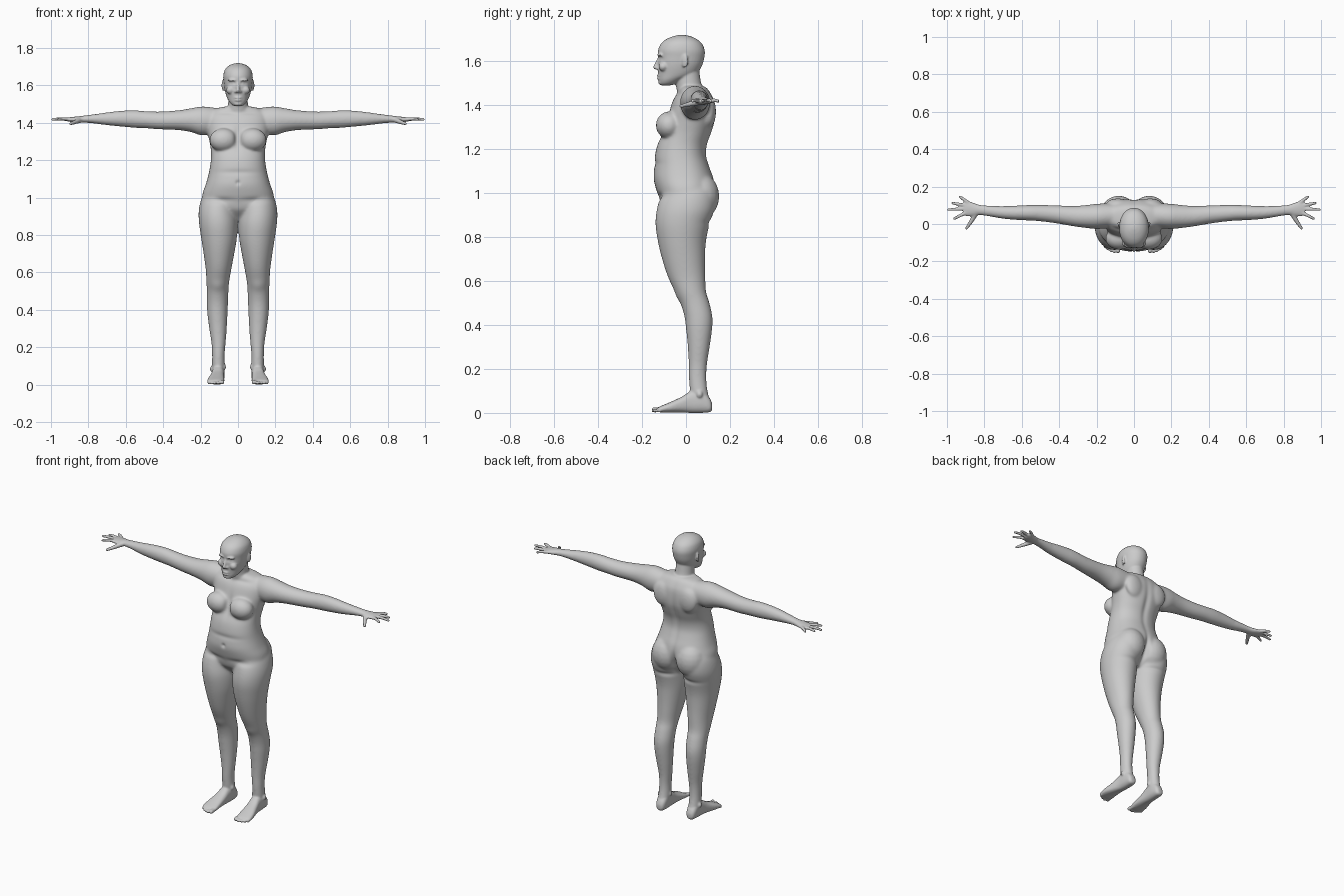
import bpy, bmesh, math
from mathutils import Vector, Matrix

bm = bmesh.new()


def spline(rows, steps=5):
    """Catmull-Rom interpolation of station tuples."""
    out = []
    for i in range(len(rows) - 1):
        a, b, c, d = (rows[max(0, min(len(rows) - 1, i + k))] for k in (-1, 0, 1, 2))
        for s in range(steps):
            t = s / steps
            out.append([0.5 * (2 * q + (r - p) * t + (2 * p - 5 * q + 4 * r - w) * t * t
                               + (3 * q - p - 3 * r + w) * t ** 3)
                        for p, q, r, w in zip(a, b, c, d)])
    out.append(list(rows[-1]))
    return out


def loft(rows, axes, side=1, power=2.0, n=40):
    """Stations (t, u centre, u half width, v low, v high); axes names where t, u, v go."""
    rings = []
    for t, u, hu, lo, hi in spline(rows):
        ring = []
        for k in range(n):
            a = 2 * math.pi * k / n
            c, s = math.cos(a), math.sin(a)
            co = dict(zip(axes, (
                t,
                u + hu * math.copysign(abs(c) ** (2 / power), c),
                (lo + hi) / 2 + (hi - lo) / 2 * math.copysign(abs(s) ** (2 / power), s))))
            ring.append(bm.verts.new((side * co['x'], co['y'], co['z'])))
        rings.append(ring)
    faces = [bm.faces.new((p[k], p[(k + 1) % n], q[(k + 1) % n], q[k]))
             for p, q in zip(rings, rings[1:]) for k in range(n)]
    faces += [bm.faces.new(rings[0]), bm.faces.new(rings[-1])]
    bmesh.ops.recalc_face_normals(bm, faces=faces)


def blob(c, r, side=1, rot=0.0, seg=20):
    m = (Matrix.Translation((side * c[0], c[1], c[2])) @ Matrix.Rotation(side * rot, 4, 'Z')
         @ Matrix.Diagonal((*r, 1)))
    bmesh.ops.create_uvsphere(bm, u_segments=seg, v_segments=seg // 2, radius=1, matrix=m)


def digit(points, side, n=7):
    """Rounded finger or toe through points (x, y, z, radius)."""
    for x, y, z, r in spline(points, n):
        blob((x, y, z), (r, r, r), side, seg=12)


# torso
loft([(.875, 0, .07, -.05, .05), (.93, 0, .15, -.105, .10), (.97, 0, .19, -.12, .125),
      (1.02, 0, .19, -.137, .132), (1.07, 0, .173, -.148, .125), (1.12, 0, .159, -.144, .107),
      (1.17, 0, .149, -.141, .093), (1.22, 0, .144, -.130, .097), (1.27, 0, .147, -.108, .115),
      (1.32, 0, .157, -.092, .130), (1.37, 0, .168, -.077, .133), (1.42, 0, .170, -.060, .128),
      (1.45, 0, .155, -.042, .115), (1.475, 0, .12, -.027, .098), (1.487, 0, .07, -.02, .08)],
     'zxy', power=2.25)

# neck
loft([(1.42, 0, .068, -.035, .10), (1.46, 0, .058, -.042, .085), (1.50, 0, .053, -.046, .069),
      (1.56, 0, .05, -.05, .06)], 'zxy')

# head
loft([(1.489, 0, .020, -.116, -.07), (1.497, 0, .034, -.121, -.045), (1.515, 0, .049, -.124, -.01),
      (1.54, 0, .061, -.126, .045), (1.58, 0, .072, -.128, .073), (1.62, 0, .077, -.127, .084),
      (1.65, 0, .079, -.127, .085), (1.68, 0, .072, -.113, .072), (1.70, 0, .056, -.089, .049),
      (1.713, 0, .034, -.057, .02), (1.719, 0, .010, -.03, -.01)], 'zxy', power=2.1)

# nose, lips, chin
digit([(0, -.122, 1.612, .008), (0, -.131, 1.59, .009), (0, -.139, 1.572, .011)], 1)
blob((0, -.122, 1.533), (.022, .012, .006))
blob((0, -.121, 1.521), (.020, .012, .007))
blob((0, -.110, 1.502), (.024, .016, .014))

for s in (1, -1):
    # nostrils, cheeks, brows, ears
    blob((.011, -.128, 1.567), (.009, .010, .008), s)
    blob((.040, -.103, 1.575), (.024, .022, .022), s)
    blob((.030, -.118, 1.628), (.024, .012, .008), s, .25)
    blob((.079, -.005, 1.60), (.007, .017, .031), s, -.35)
    # bust, buttocks, shoulder blades
    blob((.078, -.078, 1.308), (.076, .060, .063), s)
    blob((.082, .066, .985), (.092, .086, .105), s)
    blob((.085, .105, 1.37), (.065, .032, .075), s)
    # leg
    loft([(.05, .105, .032, .03, .11), (.10, .105, .034, .018, .098), (.16, .105, .034, .013, .093),
          (.22, .104, .038, .012, .096), (.30, .107, .047, .008, .108), (.38, .110, .054, 0, .119),
          (.44, .110, .057, -.008, .120), (.50, .109, .058, -.026, .107), (.55, .108, .061, -.05, .092),
          (.62, .104, .069, -.083, .088), (.70, .102, .082, -.109, .087), (.78, .1015, .095, -.128, .091),
          (.86, .105, .103, -.139, .108), (.93, .108, .102, -.132, .13), (1.0, .10, .094, -.11, .13),
          (1.06, .09, .07, -.08, .10)], 'zxy', s)
    # foot
    loft([(.119, .105, .014, .012, .042), (.106, .105, .027, .003, .07), (.07, .105, .033, 0, .11),
          (.02, .107, .033, 0, .098), (-.02, .111, .037, .002, .073), (-.07, .117, .044, .002, .050),
          (-.11, .119, .046, .002, .033), (-.127, .119, .040, .004, .025)], 'yxz', s, 2.5)
    blob((.140, .062, .085), (.010, .014, .016), s)
    blob((.073, .050, .095), (.010, .014, .016), s)
    for x0, x1, y1, r in ((.088, .085, -.144, .0125), (.106, .106, -.148, .009), (.123, .124, -.142, .0085),
                          (.138, .140, -.133, .0085), (.151, .155, -.121, .0085)):
        digit([(x0, -.10, .016, r), (x1, y1, r + .001, r)], s)
    # shoulder, arm and palm
    loft([(.04, .048, .045, 1.40, 1.472), (.12, .045, .062, 1.35, 1.480), (.19, .041, .068, 1.332, 1.487),
          (.25, .040, .062, 1.350, 1.478), (.32, .042, .055, 1.361, 1.467), (.42, .052, .048, 1.365, 1.460),
          (.50, .058, .044, 1.371, 1.463), (.55, .060, .042, 1.373, 1.467), (.62, .060, .039, 1.379, 1.465),
          (.70, .062, .034, 1.387, 1.456), (.78, .070, .028, 1.398, 1.444), (.825, .075, .027, 1.401, 1.438),
          (.86, .078, .036, 1.402, 1.434), (.895, .083, .041, 1.405, 1.430), (.912, .083, .036, 1.408, 1.427)],
         'xyz', s)
    # fingers and thumb
    for x0, y0, x1, y1 in ((.885, .113, .930, .146), (.903, .099, .970, .112),
                           (.905, .081, .992, .077), (.900, .060, .960, .029)):
        digit([(x0, y0, 1.418, .0105), ((x0 + x1) / 2, (y0 + y1) / 2, 1.421, .0095),
               (x1, y1, 1.418, .0078)], s)
    digit([(.845, .060, 1.415, .016), (.868, .018, 1.405, .012), (.895, -.022, 1.395, .0085)], s)

# fuse all parts into one skin
mesh = bpy.data.meshes.new("body")
bm.to_mesh(mesh)
bm.free()
body = bpy.data.objects.new("body", mesh)
bpy.context.collection.objects.link(body)
bpy.context.view_layer.objects.active = body
body.select_set(True)
remesh = body.modifiers.new("fuse", 'REMESH')
remesh.mode = 'VOXEL'
remesh.voxel_size = .0048
bpy.ops.object.modifier_apply(modifier="fuse")

# soften the big joins strongly, the face, hands and feet lightly
group = body.vertex_groups.new(name="soft")
for v in body.data.vertices:
    x, y, z = v.co
    w = min(1, max(0, (1.50 - z) / .03)) * min(1, max(0, (.80 - abs(x)) / .1)) * min(1, max(0, (z - .08) / .06))
    group.add([v.index], w, 'REPLACE')
for name, count, vg in (("blend", 35, "soft"), ("polish", 4, "")):
    m = body.modifiers.new(name, 'SMOOTH')
    m.factor, m.iterations, m.vertex_group = .5, count, vg
    bpy.ops.object.modifier_apply(modifier=name)

# sculpt: (centre, radii, push along normal)
strokes = [((.030, -.125, 1.612), (.016, .03, .009), -.007), ((.030, -.12, 1.611), (.009, .03, .005), .004),
           ((0, -.13, 1.527), (.018, .03, .0025), -.003), ((0, -.14, 1.08), (.012, .03, .012), -.008),
           ((0, -.10, 1.32), (.018, .06, .06), -.008), ((0, .12, 1.25), (.02, .05, .16), -.008),
           ((0, .13, .95), (.014, .08, .075), -.022), ((.08, .10, .865), (.07, .04, .014), -.006),
           ((.10, -.13, .985), (.08, .05, .016), -.006), ((0, -.14, 1.135), (.10, .05, .015), -.004),
           ((.06, -.03, 1.455), (.05, .04, .012), -.004), ((.108, -.03, .53), (.03, .04, .03), .004)]
verts = body.data.vertices
moves = []
for v in verts:
    p = Vector((abs(v.co.x), v.co.y, v.co.z))
    push = 0
    for c, r, d in strokes:
        e = sum(((p[k] - c[k]) / r[k]) ** 2 for k in range(3))
        push += d * math.exp(-e) if e < 9 else 0
    moves.append(v.co + v.normal * push)
for v, co in zip(verts, moves):
    v.co = co
bpy.ops.object.shade_smooth()
